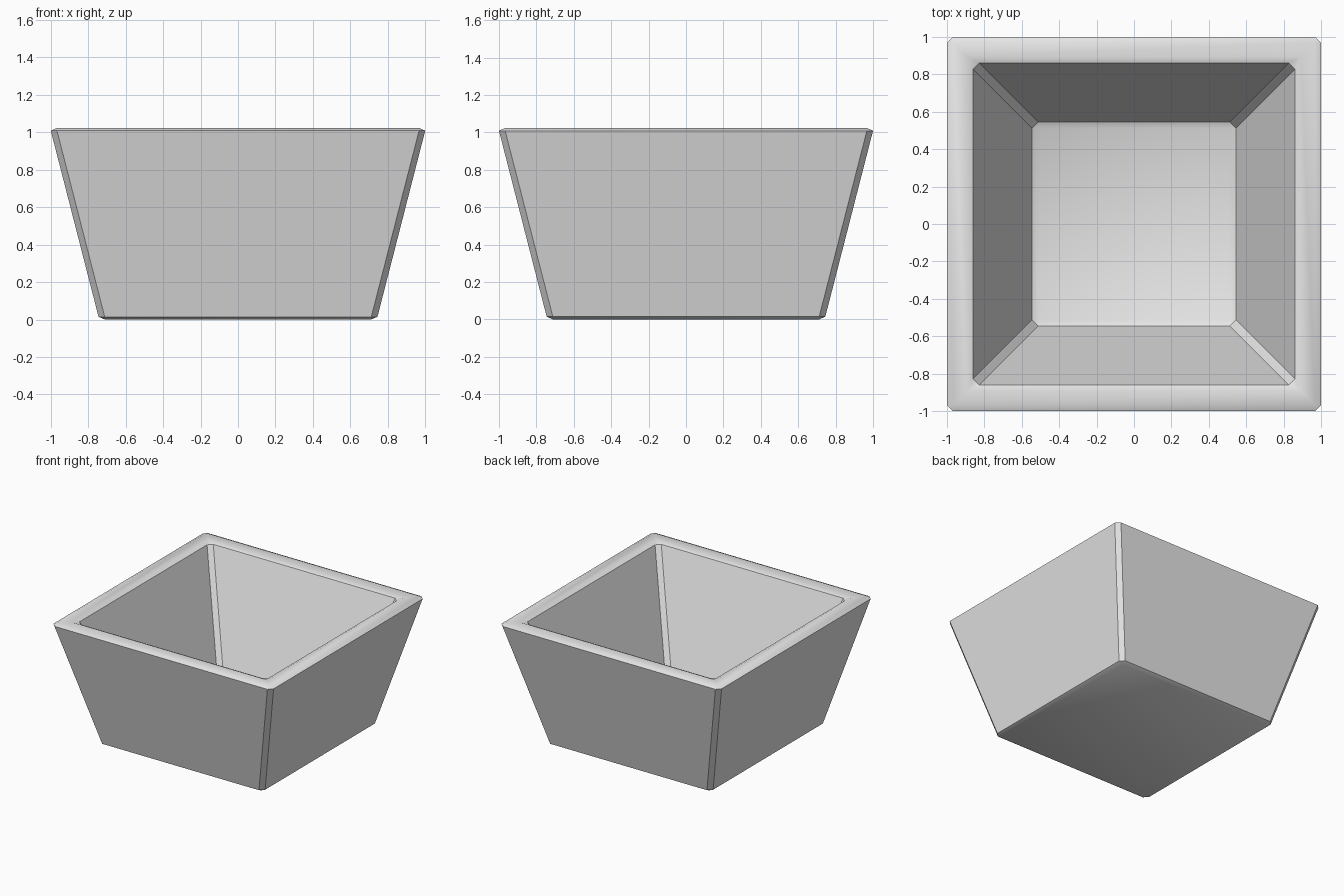
import bpy
import bmesh
import math

cube = bpy.data.objects.get("Cube")
if cube:
    bpy.data.objects.remove(cube, do_unlink=True)

# Single plain grey
grey = bpy.data.materials.new("plain_grey")
grey.use_nodes = True
colour = (0.8, 0.8, 0.8, 1)
grey.diffuse_color = colour
grey.node_tree.nodes["Principled BSDF"].inputs["Base Color"].default_value = colour

CUT = 0.033    # width of the chamfers
HEIGHT = 1.024
LIP = 0.015    # height of the chamfers
FLOOR = 0.1


def square_ring(bm, half, z, cut):
    """Square of eight points with its corners cut off."""
    s = half - cut
    outline = [(half, -s), (half, s), (s, half), (-s, half),
               (-half, s), (-half, -s), (-s, -half), (s, -half)]
    return [bm.verts.new((x, y, z)) for x, y in outline]


# Half width, height and corner cut, from the underside over the rim to the floor
profile = [
    (0.71, 0, 0),
    (0.745, LIP, CUT),
    (1.0, HEIGHT - LIP, CUT),
    (0.967, HEIGHT, 0),
    (0.893, HEIGHT, 0),
    (0.86, HEIGHT - LIP, CUT),
    (0.545, FLOOR + LIP, CUT),
    (0.512, FLOOR, 0),
]

# Tapered square pot
bm = bmesh.new()
rings = [square_ring(bm, *p) for p in profile]
for low, high in zip(rings, rings[1:]):
    for i in range(8):
        j = (i + 1) % 8
        bm.faces.new((low[i], low[j], high[j], high[i]))
bm.faces.new(rings[0][::-1])
bm.faces.new(rings[-1])
bmesh.ops.remove_doubles(bm, verts=bm.verts[:], dist=0.0001)
bmesh.ops.recalc_face_normals(bm, faces=bm.faces[:])

mesh = bpy.data.meshes.new("square_pot")
bm.to_mesh(mesh)
bm.free()
mesh.materials.append(grey)
pot = bpy.data.objects.new("square_pot", mesh)
bpy.context.collection.objects.link(pot)

# Soft rim, crisp walls
bpy.ops.object.select_all(action="DESELECT")
pot.select_set(True)
bpy.context.view_layer.objects.active = pot
bpy.ops.object.shade_smooth_by_angle(angle=math.radians(30))
